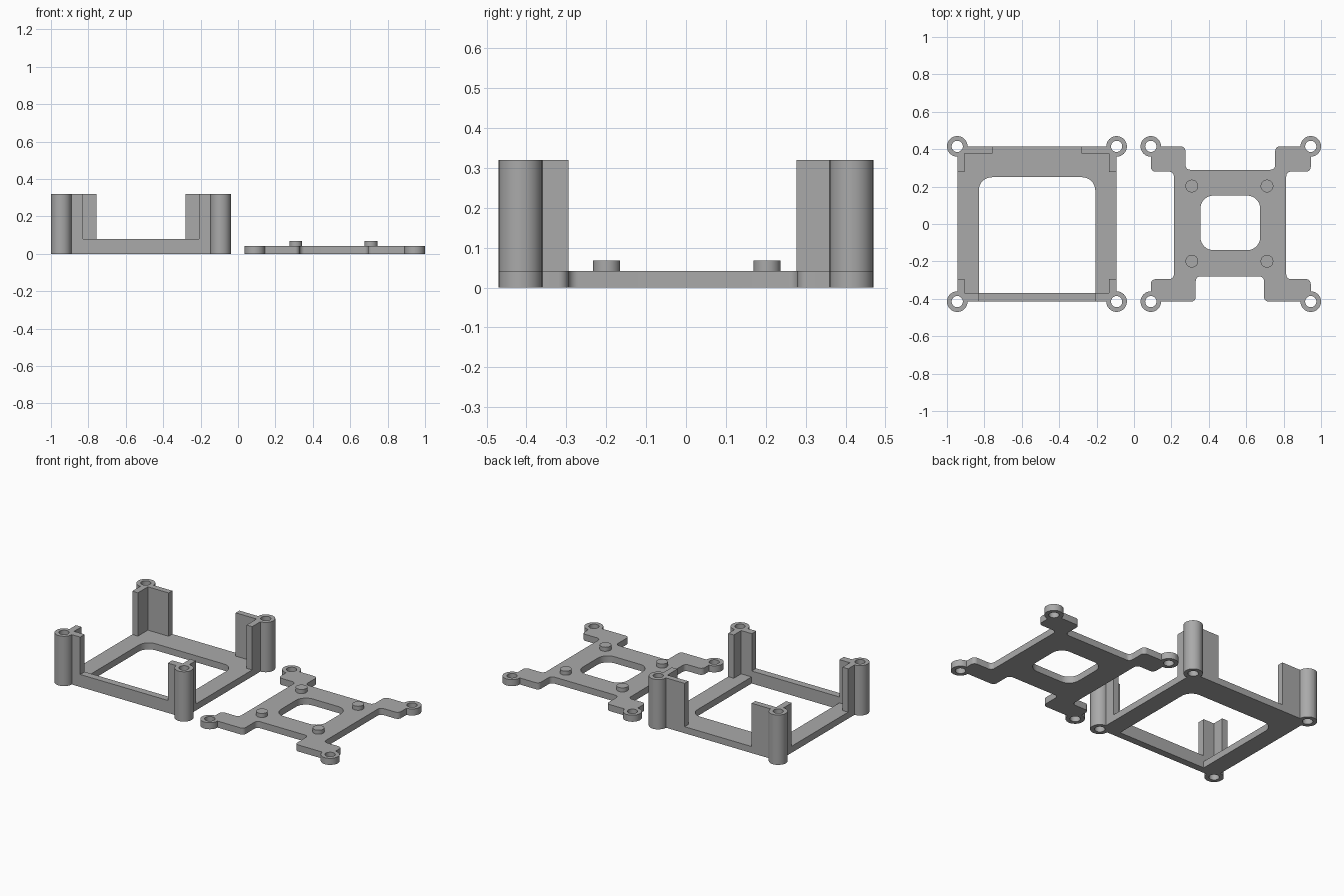
import bpy
import bmesh
from math import cos, sin, pi, radians
from mathutils import Vector

cube = bpy.data.objects.get("Cube")
if cube:
    bpy.data.objects.remove(cube, do_unlink=True)

grey = bpy.data.materials.new("plain grey")
grey.use_nodes = True
colour = (0.4, 0.4, 0.4, 1)
grey.diffuse_color = colour
grey.node_tree.nodes["Principled BSDF"].inputs["Base Color"].default_value = colour

POST_R, HOLE_R, POST_Y = 0.055, 0.03, 0.415
THICK, TALL = 0.042, 0.32


def prism(name, corners, z0, z1):
    """Extrude an outline of right-angle corners (x, y, fillet radius)."""
    outline = []
    for i, (x, y, r) in enumerate(corners):
        p = Vector((x, y))
        if r == 0:
            outline.append(p)
            continue
        a = (Vector(corners[i - 1][:2]) - p).normalized()
        b = (Vector(corners[(i + 1) % len(corners)][:2]) - p).normalized()
        centre = p + r * (a + b)
        for k in range(9):
            t = k / 8 * pi / 2
            outline.append(centre - r * (b * cos(t) + a * sin(t)))
    bm = bmesh.new()
    face = bm.faces.new([bm.verts.new((p.x, p.y, z0)) for p in outline])
    top = bmesh.ops.extrude_face_region(bm, geom=[face])
    verts = [g for g in top["geom"] if isinstance(g, bmesh.types.BMVert)]
    bmesh.ops.translate(bm, vec=(0, 0, z1 - z0), verts=verts)
    bmesh.ops.recalc_face_normals(bm, faces=bm.faces)
    mesh = bpy.data.meshes.new(name)
    bm.to_mesh(mesh)
    bm.free()
    obj = bpy.data.objects.new(name, mesh)
    bpy.context.collection.objects.link(obj)
    mesh.materials.append(grey)
    return obj


def box(name, x0, x1, y0, y1, z0, z1, r=0.0):
    return prism(name, [(x0, y0, r), (x1, y0, r), (x1, y1, r), (x0, y1, r)], z0, z1)


def cylinder(name, x, y, r, z0, z1):
    return box(name, x - r, x + r, y - r, y + r, z0, z1, r * 0.9999)


def combine(body, parts, operation):
    """Merge parts into, or cut them from, the body and discard them."""
    for part in parts:
        part.hide_render = True
        mod = body.modifiers.new("join", "BOOLEAN")
        mod.operation, mod.solver, mod.object = operation, "EXACT", part
    graph = bpy.context.evaluated_depsgraph_get()
    mesh = bpy.data.meshes.new_from_object(body.evaluated_get(graph))
    body.modifiers.clear()
    body.data = mesh
    for part in parts:
        bpy.data.objects.remove(part, do_unlink=True)


def smooth(obj):
    bpy.ops.object.select_all(action="DESELECT")
    obj.select_set(True)
    bpy.context.view_layer.objects.active = obj
    bpy.ops.object.shade_smooth_by_angle(angle=radians(30))


def posts(xs, height):
    spots = [(x, y) for x in xs for y in (-POST_Y, POST_Y)]
    tubes = [cylinder("post", x, y, POST_R, 0, height) for x, y in spots]
    bores = [cylinder("bore", x, y, HOLE_R, -0.1, height + 0.1) for x, y in spots]
    return tubes, bores


# Open frame: thin base, raised front lip, corner walls and tall posts
L, R = -0.945, -0.093
frame = box("corner_post_frame", L, R, -POST_Y, POST_Y, 0, THICK)
opening = prism("opening", [(-0.83, -0.37, 0), (-0.207, -0.37, 0),
                            (-0.207, 0.25, 0.07), (-0.83, 0.25, 0.07)], -0.1, 0.2)
combine(frame, [opening], "DIFFERENCE")
walls = [box("front_lip", L, R, -POST_Y, -0.37, 0, 0.08)]
for edge, inward in ((L, 1), (R, -1)):
    def wall(reach, y0, y1):
        x0, x1 = sorted((edge, edge + inward * reach))
        return box("corner_wall", x0, x1, y0, y1, 0, TALL)
    walls += [wall(0.115, -POST_Y, -0.37), wall(0.04, -POST_Y, -0.295),
              wall(0.188, 0.378, POST_Y), wall(0.04, 0.277, POST_Y)]
tubes, bores = posts((L, R), TALL)
combine(frame, walls + tubes, "UNION")
combine(frame, bores, "DIFFERENCE")
smooth(frame)

# Mounting plate: body with four tabs, central window and screw eyes
L, R, F = 0.09, 0.945, 0.025
path = [(L, POST_Y), (L, 0.28), (0.213, 0.28), (0.213, -0.295), (L, -0.295),
        (L, -POST_Y), (0.33, -POST_Y), (0.33, -0.28), (0.695, -0.28),
        (0.695, -POST_Y), (R, -POST_Y), (R, -0.295), (0.814, -0.295),
        (0.814, 0.28), (R, 0.28), (R, POST_Y), (0.755, POST_Y),
        (0.755, 0.29), (0.275, 0.29), (0.275, POST_Y)]
outline = [(x, y, 0 if x in (L, R) and abs(y) == POST_Y else F) for x, y in path]
plate = prism("mounting_plate", outline, 0, THICK)
tubes, bores = posts((L, R), THICK)
combine(plate, tubes, "UNION")
window = box("window", 0.355, 0.675, -0.14, 0.152, -0.1, 0.2, 0.07)
combine(plate, bores + [window], "DIFFERENCE")

# Locating pegs on the plate
pegs = [cylinder("peg", x, y, 0.034, 0.02, 0.068)
        for x in (0.309, 0.711) for y in (-0.199, 0.203)]
combine(plate, pegs, "UNION")
smooth(plate)
